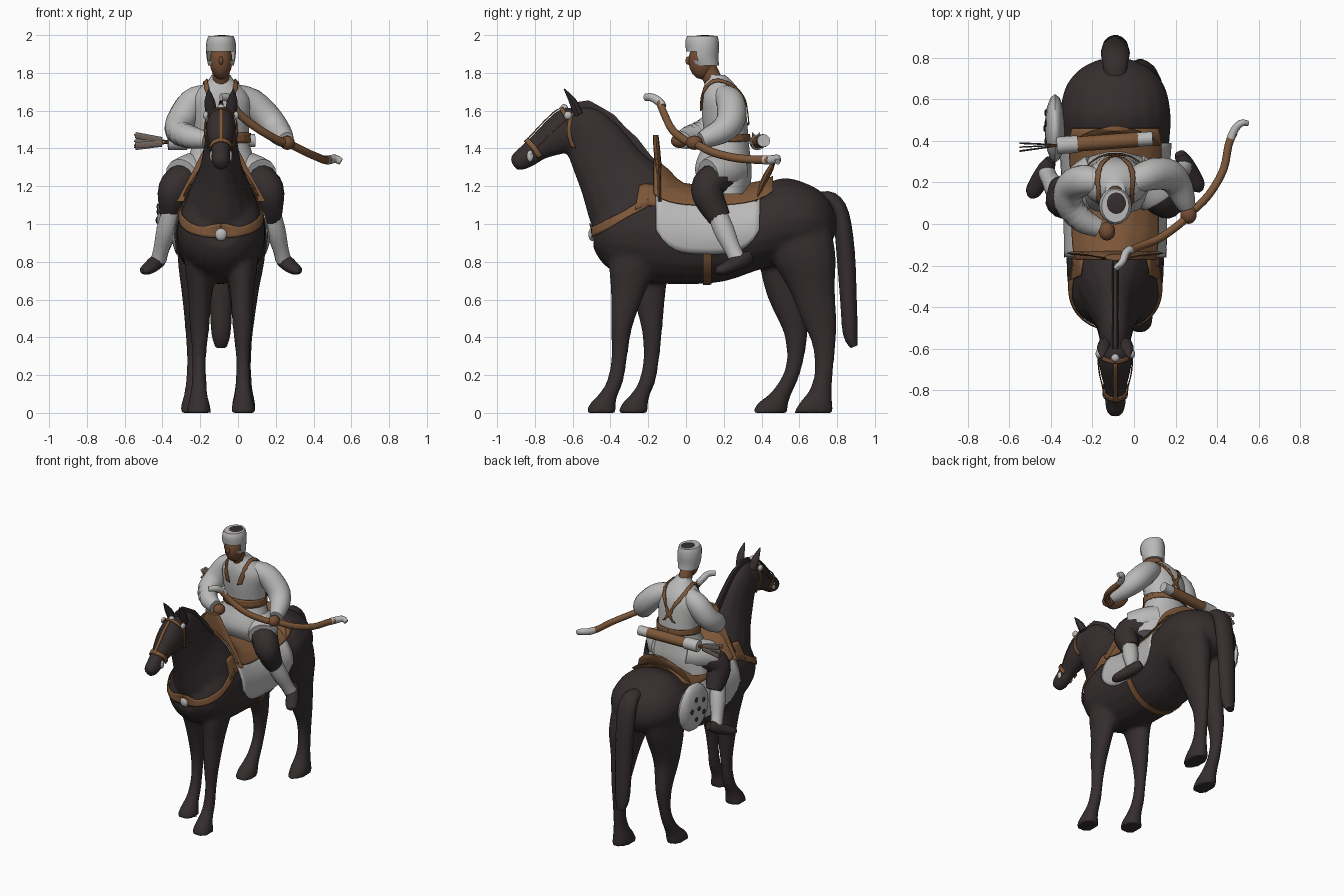
import bpy, bmesh, math
from mathutils import Vector as V
from mathutils.bvhtree import BVHTree

if "Cube" in bpy.data.objects:
    bpy.data.objects.remove(bpy.data.objects["Cube"])

CX = -0.09                       # horse and rider centre line
X, Y, Z = V((1, 0, 0)), V((0, 1, 0)), V((0, 0, 1))


def mat(name, c):
    m = bpy.data.materials.new(name)
    m.diffuse_color = (*c, 1)
    m.use_nodes = True
    m.node_tree.nodes["Principled BSDF"].inputs["Base Color"].default_value = m.diffuse_color
    return m


DARK = mat("dark coat", (0.036, 0.027, 0.028))
WHITE = mat("off white cloth", (0.49, 0.485, 0.48))
BROWN = mat("brown leather", (0.205, 0.095, 0.04))
SKIN = mat("tan skin", (0.17, 0.075, 0.034))
GREY = mat("grey feather", (0.16, 0.14, 0.13))


def smooth(o, angle=45):
    bpy.context.view_layer.objects.active = o
    bpy.ops.object.select_all(action='DESELECT')
    o.select_set(True)
    bpy.ops.object.shade_smooth_by_angle(angle=math.radians(angle))


def make(name, verts, faces, m, drop=None):
    me = bpy.data.meshes.new(name)
    me.from_pydata([tuple(v) for v in verts], [], faces)
    bm = bmesh.new()
    bm.from_mesh(me)
    bmesh.ops.recalc_face_normals(bm, faces=bm.faces)
    if drop:
        bmesh.ops.delete(bm, geom=[f for f in bm.faces if drop(f.calc_center_median())], context='FACES')
    bm.to_mesh(me)
    bm.free()
    me.materials.append(m)
    o = bpy.data.objects.new(name, me)
    bpy.context.collection.objects.link(o)
    smooth(o)
    return o


def curve(pts, sub):
    """Catmull-Rom through tuples of any length"""
    out = []
    for i in range(len(pts) - 1):
        p0, p1, p2, p3 = pts[max(i - 1, 0)], pts[i], pts[i + 1], pts[min(i + 2, len(pts) - 1)]
        for k in range(sub):
            t = k / sub
            out.append([0.5 * (2 * b + (c - a) * t + (2 * a - 5 * b + 4 * c - d) * t * t
                               + (3 * b - a - 3 * c + d) * t ** 3) for a, b, c, d in zip(p0, p1, p2, p3)])
    return out + [list(pts[-1])]


def tube(name, pts, m, v=None, ref=X, n=14, sub=3, drop=None):
    """Loft of ellipses (x, y, z, half width, half depth); v fixes the ring plane"""
    c = curve(pts, sub)
    verts, faces = [], []
    for i, p in enumerate(c):
        t = (V(c[min(i + 1, len(c) - 1)][:3]) - V(c[max(i - 1, 0)][:3])).normalized()
        u = ref if v else (ref - t * ref.dot(t)).normalized()
        w = v if v else t.cross(u)
        for k in range(n):
            a = math.tau * k / n
            verts.append(V(p[:3]) + u * p[3] * math.cos(a) + w * p[4] * math.sin(a))
    for i in range(len(c) - 1):
        for k in range(n):
            j = (k + 1) % n
            faces.append((i * n + k, i * n + j, i * n + n + j, i * n + n + k))
    faces += [tuple(range(n)), tuple(range(len(verts) - n, len(verts)))]
    return make(name, verts, faces, m, drop)


def mid(pts, s=1, dy=0):
    """Points with no x get the centre line; points with x are offsets from it"""
    return [(CX,) + tuple(p) if len(p) == 4 else (CX + s * p[0], p[1] + dy) + tuple(p[2:]) for p in pts]


def ball(name, loc, r, m):
    bm = bmesh.new()
    bmesh.ops.create_uvsphere(bm, u_segments=14, v_segments=8, radius=1)
    vs = [V((a.co.x * r[0], a.co.y * r[1], a.co.z * r[2])) + V(loc) for a in bm.verts]
    fs = [[a.index for a in f.verts] for f in bm.faces]
    bm.free()
    return make(name, vs, fs, m)


def fuse(name, objs, size):
    """Join parts into one blended skin"""
    bpy.ops.object.select_all(action='DESELECT')
    for o in objs:
        o.select_set(True)
    o = bpy.context.view_layer.objects.active = objs[0]
    bpy.ops.object.join()
    o.name = name
    o.modifiers.clear()
    r = o.modifiers.new("skin", 'REMESH')
    r.mode, r.voxel_size = 'VOXEL', size
    s = o.modifiers.new("soften", 'SMOOTH')
    s.factor, s.iterations = 0.5, 7
    for md in ("skin", "soften"):
        bpy.ops.object.modifier_apply(modifier=md)
    smooth(o, 60)
    return o


def tree(o):
    return BVHTree.FromPolygons([a.co.copy() for a in o.data.vertices], [list(p.vertices) for p in o.data.polygons])


def grid(name, rows, m):
    n = len(rows[0])
    fs = [(i * n + k, i * n + k + 1, i * n + n + k + 1, i * n + n + k)
          for i in range(len(rows) - 1) for k in range(n - 1)]
    o = make(name, [p for r in rows for p in r], fs, m)
    s = o.modifiers.new("thickness", 'SOLIDIFY')
    s.thickness, s.offset = 0.006, 0


def ribbon(name, path, w, bvh, s=1, m=BROWN):
    """Strap laid on the nearest surface"""
    rows = []
    for p in curve([(CX + s * q[0], q[1], q[2]) for q in path], 6):
        row = []
        for k in (-1, -.5, 0, .5, 1):
            loc, nor, _, _ = bvh.find_nearest(V(p) + V((w[0] * s, w[1], w[2])) * k)
            row.append(loc + nor * 0.008)
        rows.append(row)
    grid(name, rows, m)


def drape(name, y0, y1, half, off, m, bvh, start=0):
    """Cloth cast on to the barrel; half(t) gives its reach in degrees from the top"""
    rows = []
    for i in range(17):
        t = i / 16
        y, row = y0 + (y1 - y0) * t, []
        for k in range(33):
            a = math.radians(start + half(t) * (k / 16 - 1))
            d = V((math.sin(a), 0, math.cos(a)))
            c = V((CX, y, 0.96))
            hit = bvh.ray_cast(c + d, -d)[0]
            row.append((hit or c + d * 0.25) + d * off)
        rows.append(row)
    grid(name, rows, m)


# horse: trunk, neck, head, legs blended together; mane and tail apart
trunk = [(-.49, 1.03, .87, .1), (-.44, 1.13, .79, .17), (-.35, 1.2, .73, .22), (-.2, 1.23, .69, .235),
         (0, 1.19, .68, .238), (.2, 1.18, .695, .247), (.38, 1.2, .755, .26), (.52, 1.245, .79, .268),
         (.66, 1.205, .84, .24), (.75, 1.14, .88, .165), (.795, 1.05, .95, .07)]
horse = [tube("horse_trunk", mid([(y, (t + b) / 2, w, (t - b) / 2) for y, t, b, w in trunk]), DARK, v=Z, n=20)]
horse.append(tube("horse_neck", mid([(-.2, 1.0, .21, .25), (-.285, 1.11, .19, .255), (-.39, 1.27, .12, .195),
             (-.475, 1.415, .09, .165), (-.55, 1.515, .075, .13), (-.6, 1.55, .05, .075)]), DARK))
horse.append(tube("horse_head", mid([(-.54, 1.54, .065, .085), (-.61, 1.505, .083, .12), (-.7, 1.455, .075, .098),
             (-.78, 1.405, .055, .071), (-.84, 1.36, .051, .063), (-.89, 1.33, .047, .052),
             (-.917, 1.315, .03, .03)]), DARK))
tube("horse_mane", mid([(-.6, 1.625, .015, .02), (-.52, 1.625, .015, .035), (-.46, 1.595, .015, .03), (-.4, 1.555, .015, .035),
     (-.34, 1.495, .015, .03), (-.28, 1.435, .015, .035), (-.2, 1.345, .015, .025), (-.1, 1.26, .01, .01)]), DARK, n=6, sub=1)
tube("horse_tail", mid([(.7, 1.14, .05, .03), (.77, 1.13, .06, .04), (.82, 1.05, .07, .045), (.845, .85, .065, .05),
     (.86, .6, .06, .045), (.87, .42, .05, .04), (.89, .35, .03, .02)]), DARK)
front_near = [(-.26, 1.0, .08, .13), (-.28, .8, .085, .13), (-.305, .65, .065, .095), (-.34, .46, .053, .058),
              (-.352, .3, .037, .043), (-.375, .17, .04, .045), (-.41, .1, .046, .052), (-.44, .05, .058, .07), (-.45, 0, .07, .082)]
front_far = [(y + .17 * min(1, (1.02 - z) / .6), z, a, b) for y, z, a, b in front_near]
hind_near = [(.58, 1.02, .1, .18), (.615, .84, .115, .18), (.665, .66, .083, .125), (.71, .47, .055, .09), (.73, .36, .043, .063),
             (.73, .22, .04, .05), (.712, .12, .048, .06), (.69, .06, .06, .085), (.675, 0, .066, .108)]
hind_far = [(.58, 1.02, .1, .18), (.55, .84, .112, .17), (.535, .62, .08, .108), (.58, .43, .054, .066), (.578, .28, .04, .045),
            (.548, .18, .041, .047), (.5, .1, .048, .06), (.46, .05, .06, .083), (.443, 0, .066, .095)]
for s, side, fl, hl, spread in ((1, "left", front_near, hind_near, 0), (-1, "right", front_far, hind_far, .04)):
    for nm, leg, o in (("front", fl, .11), ("hind", hl, .12)):
        k = spread if nm == "hind" else .01
        pts = [(CX + s * (o + k * max(0, .8 - z)), y, z, a, b) for y, z, a, b in leg]
        horse.append(tube(f"horse_{nm}_leg_{side}", pts, DARK, v=Y))
    tube(f"horse_ear_{side}", mid([(.05, -.57, 1.58, .03, .025), (.06, -.6, 1.65, .028, .02),
         (.065, -.645, 1.715, .003, .003)], s), DARK, n=8)
hide = tree(fuse("horse_body", horse, 0.014))

# saddle, blanket and harness
drape("saddle_blanket", -.16, .39, lambda t: 88 + 29 * (1 - abs(2 * t - 1) ** 4), .01, WHITE, hide)
drape("saddle_seat", -.17, .46, lambda t: 44 + 12 * (1 - abs(2 * t - 1) ** 4), .024, BROWN, hide)
drape("girth", .09, .135, lambda t: 80, .006, BROWN, hide, 180)
tube("saddle_pommel", mid([(-.14, 1.12, .235, .018), (-.145, 1.28, .15, .018), (-.155, 1.4, .09, .018),
     (-.16, 1.47, .05, .015)]), BROWN, v=Y)
tube("saddle_cantle", mid([(.37, 1.12, .22, .02), (.41, 1.22, .19, .02), (.44, 1.28, .13, .02), (.46, 1.32, .05, .012)]), BROWN, v=Y)
for s, side in ((1, "left"), (-1, "right")):
    ribbon(f"breast_strap_{side}", [(.24, -.2, 1.14), (.25, -.3, 1.08), (.23, -.4, 1.02), (.15, -.5, .97), (0, -.56, .955)],
           (0, 0, .03), hide, s)
    ribbon(f"shoulder_flap_{side}", [(.23, -.15, 1.18), (.23, -.2, 1.18), (.22, -.26, 1.15)], (0, .01, .075), hide, s)
    ribbon(f"cheek_strap_{side}", [(.09, -.6, 1.61), (.1, -.62, 1.5), (.08, -.6, 1.4)], (0, .011, 0), hide, s)
    ribbon(f"bridle_strap_{side}", [(.1, -.63, 1.56), (.09, -.72, 1.48), (.07, -.82, 1.37)], (0, .006, .009), hide, s)
    ribbon(f"noseband_{side}", [(0, -.85, 1.45), (.06, -.81, 1.41), (.06, -.77, 1.35)], (0, .011, .008), hide, s)
    ribbon(f"browband_{side}", [(0, -.67, 1.63), (.08, -.64, 1.58)], (0, .008, .008), hide, s)
    ball(f"bridle_stud_{side}", (CX + s * .08, -.625, 1.575), (.015, .022, .022), WHITE)
    ball(f"bit_ring_{side}", (CX + s * .048, -.825, 1.36), (.012, .018, .03), WHITE)
ribbon("nose_strap", [(0, -.68, 1.62), (0, -.76, 1.53), (0, -.86, 1.44)], (.01, 0, 0), hide)
ball("forehead_stud", (CX, -.645, 1.615), (.02, .02, .02), WHITE)
ball("breast_buckle", (CX, -.497, .945), (.032, .02, .035), WHITE)

# rider: robe, head, hat
robe = tube("rider_robe", mid([(.225, 1.16, .235, .11), (.2, 1.26, .22, .15), (.2, 1.34, .18, .145), (.215, 1.44, .148, .118),
            (.205, 1.55, .152, .12), (.195, 1.65, .16, .115), (.185, 1.71, .125, .098), (.17, 1.765, .065, .065),
            (.155, 1.79, .05, .05)]), WHITE, v=Y, n=18)
tube("rider_neck", mid([(.16, 1.72, .05, .05), (.13, 1.79, .045, .05), (.09, 1.87, .045, .05)]), SKIN)
ball("rider_head", (CX, .085, 1.865), (.062, .072, .1), SKIN)
ball("rider_nose", (CX, .012, 1.865), (.012, .015, .022), SKIN)
tube("rider_hat", mid([(.105, 1.84, .068, .07), (.09, 1.88, .076, .082), (.087, 1.93, .08, .088), (.085, 1.97, .076, .088),
     (.087, 1.995, .066, .08)]), WHITE, v=Y, n=16, drop=lambda c: c.y < .055 and c.z < 1.905)
ball("hat_crown", (CX + .005, .1, 1.99), (.055, .062, .01), DARK)

# arms and hands
for side, arm, hand in (
    ("right", [(-.17, .2, 1.68, .06), (-.24, .21, 1.645, .075), (-.3, .18, 1.55, .077), (-.315, .1, 1.49, .07),
               (-.25, .02, 1.46, .062), (-.17, -.02, 1.445, .045)], (-.13, -.035, 1.44)),
    ("left", [(-.01, .2, 1.68, .06), (.07, .235, 1.645, .075), (.155, .24, 1.56, .078), (.205, .2, 1.5, .07),
              (.24, .12, 1.46, .055), (.255, .08, 1.445, .042)], (.262, .045, 1.43))):
    tube(f"rider_sleeve_{side}", [(*p, p[3]) for p in arm], WHITE, ref=V((.6, -.8, 0)) if side == "right" else X)
    ball(f"rider_hand_{side}", hand, (.04, .045, .038), SKIN)

# rider straps and belt
cloth = tree(robe)
for s, side in ((1, "left"), (-1, "right")):
    ribbon(f"chest_strap_{side}", [(.06, .03, 1.6), (.085, .05, 1.7), (.1, .15, 1.78), (.09, .27, 1.74), (.05, .36, 1.66),
           (0, .38, 1.58), (-.05, .38, 1.53)], (.018, 0, .004), cloth, s)
ring = [(.2 * math.sin(k * math.tau / 12), .21 + .17 * math.cos(k * math.tau / 12), 1.46) for k in range(13)]
ribbon("rider_belt", ring, (0, 0, .018), cloth)

# rider legs, robe laps, boots and shoes
for s, side, dy in ((1, "left", 0), (-1, "right", -.03)):
    tube(f"robe_lap_{side}", mid([(.08, .25, 1.29, .1, .1), (.14, .2, 1.275, .105, .105), (.195, .14, 1.26, .1, .098),
         (.21, .12, 1.255, .098, .09)], s), WHITE, ref=V((1, .3 * s, 0)))
    tube(f"rider_trousers_{side}", mid([(.12, .24, 1.25, .08, .08), (.2, .15, 1.235, .09, .088), (.25, .11, 1.18, .085, .085),
         (.26, .14, 1.1, .07, .075), (.265, .18, 1.03, .055, .06)], s), DARK, ref=V((1, .3 * s, 0)))
    tube(f"rider_boot_{side}", mid([(.262, .16, 1.07, .05, .05), (.288, .2, .97, .053, .056), (.315, .245, .87, .042, .044),
         (.33, .275, .81, .042, .045)], s, dy), WHITE)
    tube(f"rider_shoe_{side}", mid([(.31, .34, .83, .025, .03), (.33, .3, .81, .04, .04), (.37, .23, .775, .043, .035),
         (.4, .18, .755, .035, .025), (.415, .16, .75, .012, .01)], s, dy), DARK, ref=V((.8, .6 * s, 0)))

# bow
bow = [(-.04, -.14, 1.645), (.02, -.11, 1.57), (.12, -.07, 1.495), (.22, 0, 1.44), (.28, .06, 1.42), (.36, .14, 1.38),
       (.43, .26, 1.35), (.455, .38, 1.34), (.48, .44, 1.34)]
tube("bow_limbs", [(*p, .022, .02) for p in bow], BROWN, ref=Z, n=10)
tube("bow_tip_upper", [(-.09, -.215, 1.67, .02, .014), (-.055, -.18, 1.67, .022, .018), (-.04, -.14, 1.645, .024, .02),
     (-.02, -.125, 1.62, .024, .022)], WHITE, ref=Z, n=10)
tube("bow_tip_lower", [(.465, .41, 1.34, .024, .022), (.485, .455, 1.34, .024, .02), (.515, .485, 1.345, .022, .018),
     (.545, .485, 1.33, .018, .014)], WHITE, ref=Z, n=10)

# quiver with arrows
for nm, a, b, m, r in (("foot", .09, .02, WHITE, .034), ("body", .02, -.27, BROWN, .036), ("mouth", -.27, -.37, WHITE, .042)):
    tube(f"quiver_{nm}", [(x, .405 + .075 * x, 1.44 + .02 * x, r, r) for x in (a, b)], m, ref=Z, n=12, sub=1)
for k, (dy, dz) in enumerate(((0, 0), (.018, .025), (-.018, .025), (.02, -.022), (-.02, -.015))):
    a, b = V((-.34, .38, 1.433)), V((-.55, .37 + dy, 1.437 + dz * 1.4))
    for nm, t0, m, ru, rv in (("shaft", 0, BROWN, .004, .004), ("fletching", .3, GREY, .016, .004)):
        p, q = a.lerp(b, t0), a.lerp(b, .97 if t0 else 1)
        tube(f"arrow_{nm}_{k}", [(*p, ru, rv), (*q, ru, rv)], m, ref=Z, n=6, sub=1)

# round shield hung behind the right leg, with dark bosses
S = V((-.38, .46, 1.02))
ball("shield", S, (.05, .165, .17), WHITE)
for k in range(6):
    a, r = k * math.tau / 5, (0.075 if k < 5 else 0)
    ball(f"shield_boss_{k}", S + V((-.05 * math.sqrt(1 - (r / .168) ** 2), r * math.cos(a), r * math.sin(a))),
         (.006, .017, .017), DARK)
